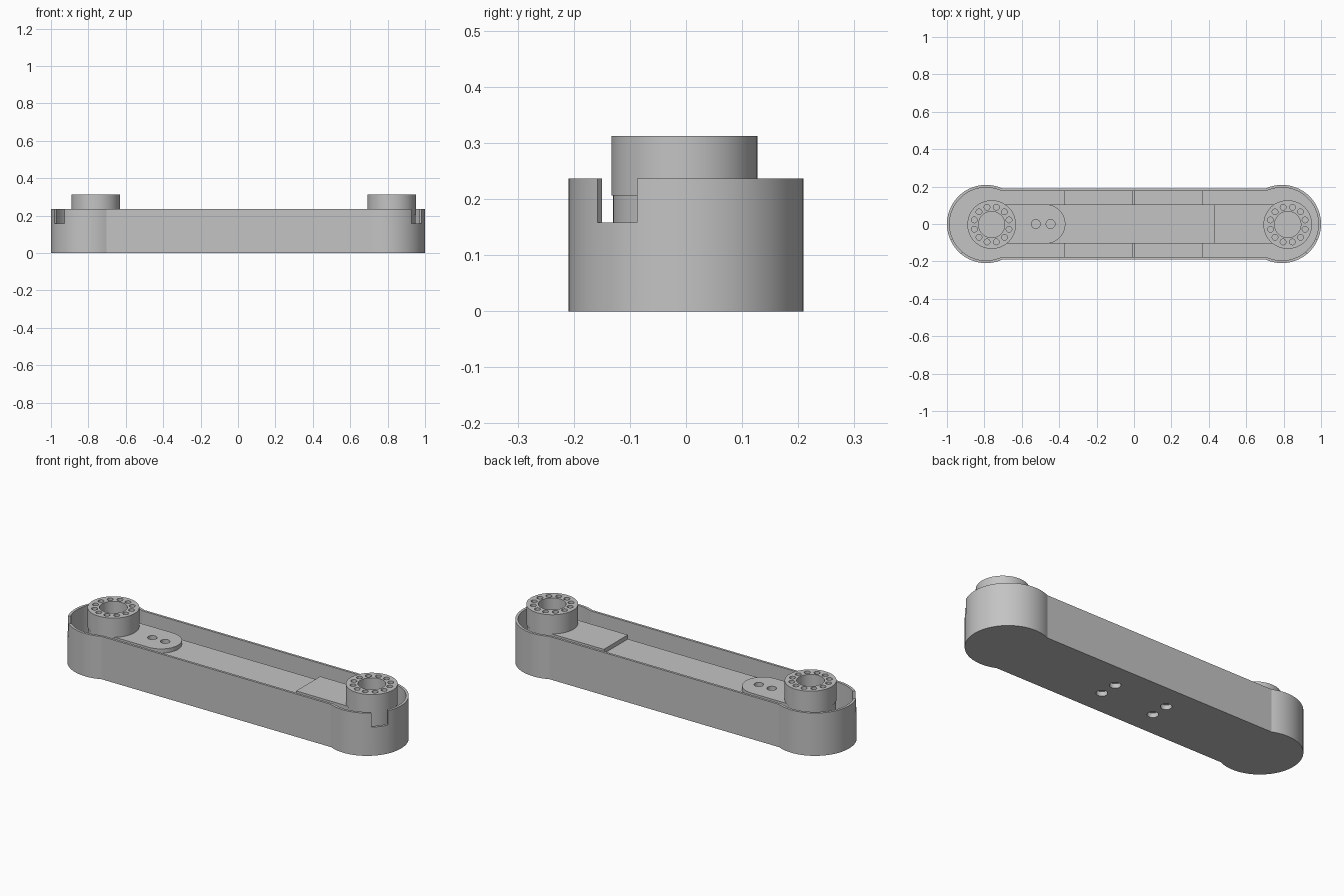
import bpy, bmesh, math
from mathutils import Matrix

if "Cube" in bpy.data.objects:
    bpy.data.objects.remove(bpy.data.objects["Cube"], do_unlink=True)

TONE = (0.55, 0.55, 0.55, 1)
grey = bpy.data.materials.new("plain_grey")
grey.use_nodes = True
grey.diffuse_color = TONE
grey.node_tree.nodes["Principled BSDF"].inputs["Base Color"].default_value = TONE


def circle(r, n=64):
    return [(r * math.cos(2 * math.pi * i / n), r * math.sin(2 * math.pi * i / n)) for i in range(n)]


def arm_outline(r, half, cx=0.791, n=48):
    """Straight bar with a round bulge at each end."""
    sweep = math.pi - math.asin(half / r)
    end = [(cx + r * math.cos(a), r * math.sin(a))
           for a in (-sweep + 2 * sweep * i / n for i in range(n + 1))]
    return end + [(-x, -y) for x, y in end]


def loft(bm, sections, origin=(0, 0)):
    """Join (outline, z) sections of equal point count and cap both ends."""
    rings = [[bm.verts.new((x + origin[0], y + origin[1], z)) for x, y in pts] for pts, z in sections]
    for a, b in zip(rings, rings[1:]):
        for i in range(len(a)):
            j = (i + 1) % len(a)
            bm.faces.new((a[i], a[j], b[j], b[i]))
    bm.faces.new(rings[0][::-1])
    bm.faces.new(rings[-1])


def finish(bm, name):
    bmesh.ops.recalc_face_normals(bm, faces=bm.faces)
    mesh = bpy.data.meshes.new(name)
    bm.to_mesh(mesh)
    bm.free()
    mesh.materials.append(grey)
    obj = bpy.data.objects.new(name, mesh)
    bpy.context.collection.objects.link(obj)
    return obj


def make(name, sections, origin=(0, 0)):
    bm = bmesh.new()
    loft(bm, sections, origin)
    return finish(bm, name)


def box(name, x0, x1, y0, y1, z0, z1):
    pts = [(x0, y0), (x1, y0), (x1, y1), (x0, y1)]
    return make(name, [(pts, z0), (pts, z1)])


def drill(obj, centres, r, z0, z1):
    """Cut round holes."""
    bm = bmesh.new()
    for c in centres:
        loft(bm, [(circle(r, 24), z0), (circle(r, 24), z1)], c)
    cut(obj, finish(bm, "cutter"))


def cut(obj, cutter):
    cutter.hide_render = True
    mod = obj.modifiers.new("cut", "BOOLEAN")
    mod.operation = "DIFFERENCE"
    mod.solver = "EXACT"
    mod.object = cutter
    bpy.context.view_layer.objects.active = obj
    bpy.context.view_layer.update()
    bpy.ops.object.modifier_apply(modifier=mod.name)
    bpy.data.objects.remove(cutter, do_unlink=True)


FLOOR, RIM, BEAM, PLATE = 0.03, 0.237, 0.183, 0.206
HALF = 0.105

# Open tray with thin walls
outer, inner = arm_outline(0.209, 0.19), arm_outline(0.195, 0.177)
shell = make("outer_shell", [(outer, 0), (outer, RIM), (inner, RIM), (inner, FLOOR)])

# Slots through the rim at both ends, on the front side
slots = bmesh.new()
for side, angle in ((-1, -143), (1, -37)):
    place = (Matrix.Translation((side * 0.791, 0, 0.258))
             @ Matrix.Rotation(math.radians(angle), 4, "Z")
             @ Matrix.Translation((0.2, 0, 0))
             @ Matrix.Diagonal((0.08, 0.088, 0.2, 1)))
    bmesh.ops.create_cube(slots, size=1, matrix=place)
cut(shell, finish(slots, "slot_cutter"))

# Blind holes in the underside
drill(shell, [(x, y) for x in (-0.16, 0.16) for y in (-0.05, 0.05)], 0.028, -0.05, 0.025)

# Central beam between the hubs
beam = box("centre_beam", -0.74, 0.8, -HALF, HALF, FLOOR - 0.002, BEAM)

# Raised pads and cross ribs in the side channels
for side, label in ((-1, "front"), (1, "back")):
    y0, y1 = sorted((side * (HALF - 0.002), side * 0.178))
    box(label + "_channel_pad", -0.372, 0.37, y0, y1, FLOOR - 0.002, 0.042)
    box(label + "_channel_rib", -0.012, 0.004, y0, y1, FLOOR - 0.002, 0.1)

# Round-ended tongue with two holes, and square plate at the other end
tongue_end = [(-0.472 + HALF * math.cos(a), HALF * math.sin(a))
              for a in (math.pi * (i / 32 - 0.5) for i in range(33))]
tongue_pts = tongue_end + [(-0.70, HALF), (-0.70, -HALF)]
tongue = make("tongue_plate", [(tongue_pts, BEAM - 0.002), (tongue_pts, PLATE)])
for part in (beam, tongue):
    drill(part, [(-0.525, 0), (-0.446, 0)], 0.024, 0.14, 0.25)
box("square_plate", 0.43, 0.75, -HALF, HALF, BEAM - 0.002, PLATE)

# Hubs with a bore and a ring of small holes
hubs = []
for x, label in ((-0.761, "right_hub"), (0.822, "left_hub")):
    low, top, bore = circle(0.127), circle(0.13), circle(0.07)
    hub = make(label, [(low, FLOOR - 0.002), (low, PLATE), (top, PLATE),
                       (top, 0.312), (bore, 0.312), (bore, PLATE)], (x, -0.003))
    ring = [(x + 0.096 * math.cos(a), -0.003 + 0.096 * math.sin(a))
            for a in (math.radians(15 + 30 * i) for i in range(12))]
    drill(hub, ring, 0.0155, 0.24, 0.35)
    hubs.append(hub)

# Smooth round walls, sharp rims
bpy.ops.object.select_all(action="DESELECT")
for obj in [shell, beam, tongue] + hubs:
    obj.select_set(True)
bpy.context.view_layer.objects.active = shell
bpy.ops.object.shade_smooth_by_angle(angle=math.radians(20))
